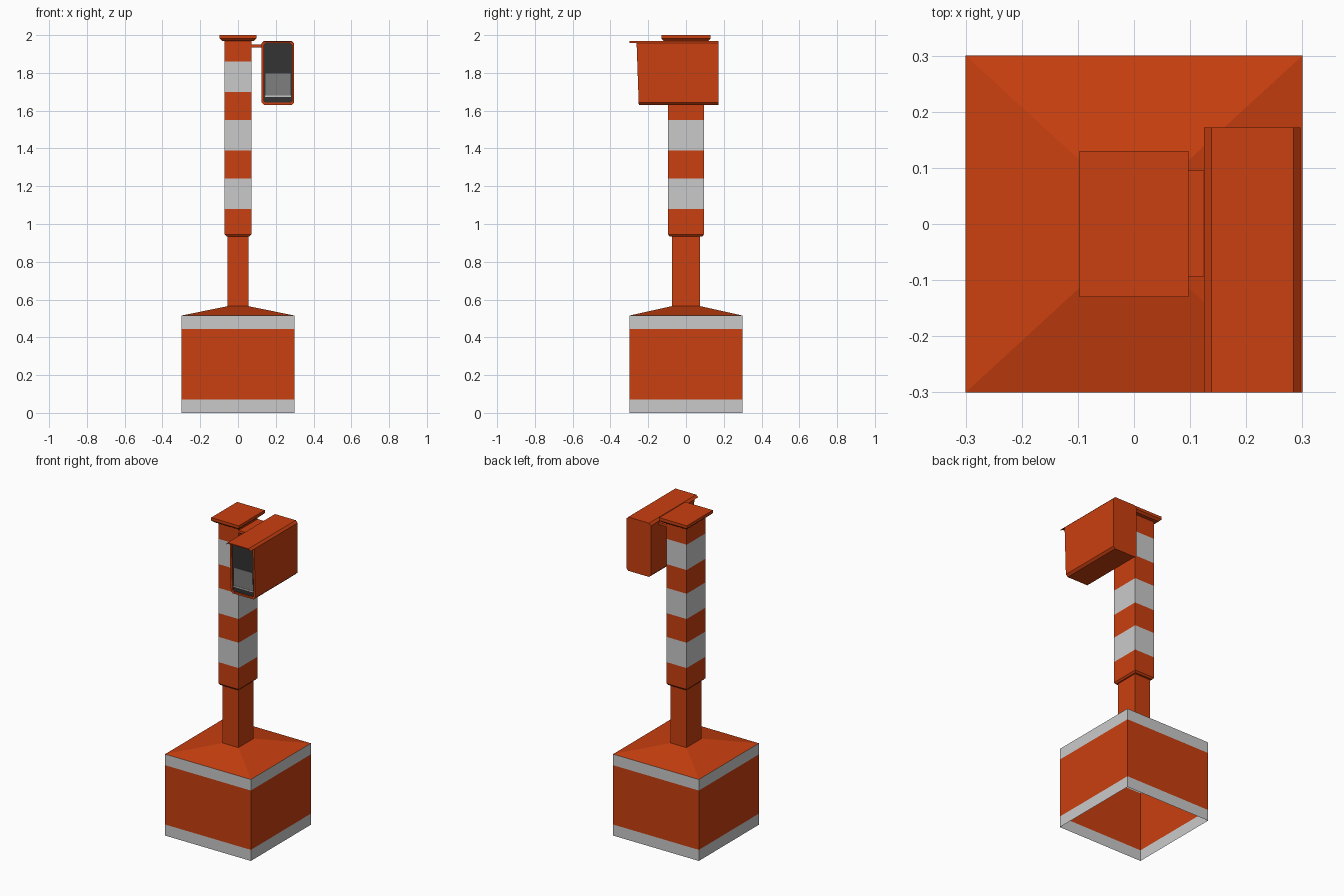
import bpy

if "Cube" in bpy.data.objects:
    bpy.data.objects.remove(bpy.data.objects["Cube"])


def material(name, rgb):
    m = bpy.data.materials.new(name)
    m.diffuse_color = (*rgb, 1)
    m.use_nodes = True
    m.node_tree.nodes["Principled BSDF"].inputs["Base Color"].default_value = m.diffuse_color
    return m


ORANGE = material("safety orange", (0.59, 0.05, 0.005))
WHITE = material("reflective white", (0.59, 0.59, 0.59))
DARK = material("dark panel", (0.035, 0.035, 0.037))
GREY = material("grey glass", (0.22, 0.22, 0.22))


def build(name, verts, faces, mats, indices=None):
    me = bpy.data.meshes.new(name)
    me.from_pydata(verts, [], faces)
    for m in mats:
        me.materials.append(m)
    if indices:
        for p, i in zip(me.polygons, indices):
            p.material_index = i
    me.update()
    ob = bpy.data.objects.new(name, me)
    bpy.context.collection.objects.link(ob)
    return ob


def loft(name, rings, mats, bands=None, bottom=True, top=True):
    """Skin between equal-sized counter-clockwise rings; bands = material per step."""
    n = len(rings[0])
    verts = [v for r in rings for v in r]
    faces, idx = [], []
    for k in range(len(rings) - 1):
        for i in range(n):
            j = (i + 1) % n
            faces.append((k * n + i, k * n + j, (k + 1) * n + j, (k + 1) * n + i))
            idx.append(bands[k] if bands else 0)
    if bottom:
        faces.append(tuple(reversed(range(n))))
        idx.append(0)
    if top:
        faces.append(tuple(range(len(verts) - n, len(verts))))
        idx.append(bands[-1] if bands else 0)
    return build(name, verts, faces, mats, idx)


def rect(hx, hy, z):
    return [(-hx, -hy, z), (hx, -hy, z), (hx, hy, z), (-hx, hy, z)]


def box(name, x0, x1, y0, y1, z0, z1, mat):
    rings = [[(x0, y0, z), (x1, y0, z), (x1, y1, z), (x0, y1, z)] for z in (z0, z1)]
    return loft(name, rings, [mat])


# Hollow base, open underneath, with white bands and a low pyramid top
loft("base", [rect(0.3, 0.3, 0), rect(0.3, 0.3, 0.07), rect(0.3, 0.3, 0.445),
              rect(0.3, 0.3, 0.515), rect(0.055, 0.075, 0.565)],
     [ORANGE, WHITE], [1, 0, 1, 0], bottom=False)

# Lower post
loft("lower_post", [rect(0.055, 0.075, 0.565), rect(0.055, 0.075, 0.94)], [ORANGE])

# Striped upper post with a chamfered lower edge
heights = [0.945, 1.08, 1.24, 1.39, 1.55, 1.70, 1.86, 1.975]
loft("striped_post", [rect(0.062, 0.087, 0.935)] + [rect(0.071, 0.095, z) for z in heights],
     [ORANGE, WHITE], [0] + [i % 2 for i in range(7)])

# Cap plate
loft("post_cap", [rect(0.085, 0.118, 1.97), rect(0.097, 0.13, 1.982), rect(0.097, 0.13, 2.0)],
     [ORANGE])

# Bracket joining lamp housing to post
box("bracket", 0.06, 0.13, -0.094, 0.095, 1.935, 1.95, ORANGE)

# Housing: chamfered section swept back to front, front face leaning and recessed
X0, X1, Z0, Z1 = 0.125, 0.297, 1.63, 1.97


def front_y(z):
    return -0.25 - 0.012 * (z - Z0) / (Z1 - Z0)


def section(inset, c, y):
    x0, x1, z0, z1 = X0 + inset, X1 - inset, Z0 + inset, Z1 - inset
    pts = [(x0 + c, z0), (x0, z0 + c), (x0, z1 - c), (x0 + c, z1),
           (x1 - c, z1), (x1, z1 - c), (x1, z0 + c), (x1 - c, z0)]
    return [(x, y(z), z) for x, z in reversed(pts)]


loft("signal_housing", [section(0, 0.013, lambda z: 0.172),
                        section(0, 0.013, front_y),
                        section(0.012, 0.010, front_y),
                        section(0.012, 0.010, lambda z: front_y(z) + 0.008)],
     [ORANGE, DARK], [0, 0, 0]).data.polygons[-1].material_index = 1

# Hood: thin chamfered sheet overhanging the front
t = 0.006
outer = [(X0, Z1 - 0.013), (X0 + 0.013, Z1), (X1 - 0.013, Z1), (X1, Z1 - 0.013)]
inner = [(X1 - t, Z1 - 0.013), (X1 - 0.015, Z1 - t), (X0 + 0.015, Z1 - t), (X0 + t, Z1 - 0.013)]
ring = list(reversed(outer + inner))
loft("hood", [[(x, y, z) for x, z in ring] for y in (-0.255, -0.3)], [ORANGE])


# Thin plates on the leaning front panel
def plate(name, x0, x1, z0, z1, mat, lift):
    rings = [[(x0, front_y(z) + 0.008 - lift, z), (x1, front_y(z) + 0.008 - lift, z),
              (x1, front_y(z) + 0.009, z), (x0, front_y(z) + 0.009, z)] for z in (z0, z1)]
    return loft(name, rings, [mat])


plate("display_glass", 0.146, 0.277, 1.68, 1.796, GREY, 0.003)
plate("display_trim", 0.143, 0.28, 1.672, 1.679, WHITE, 0.004)
